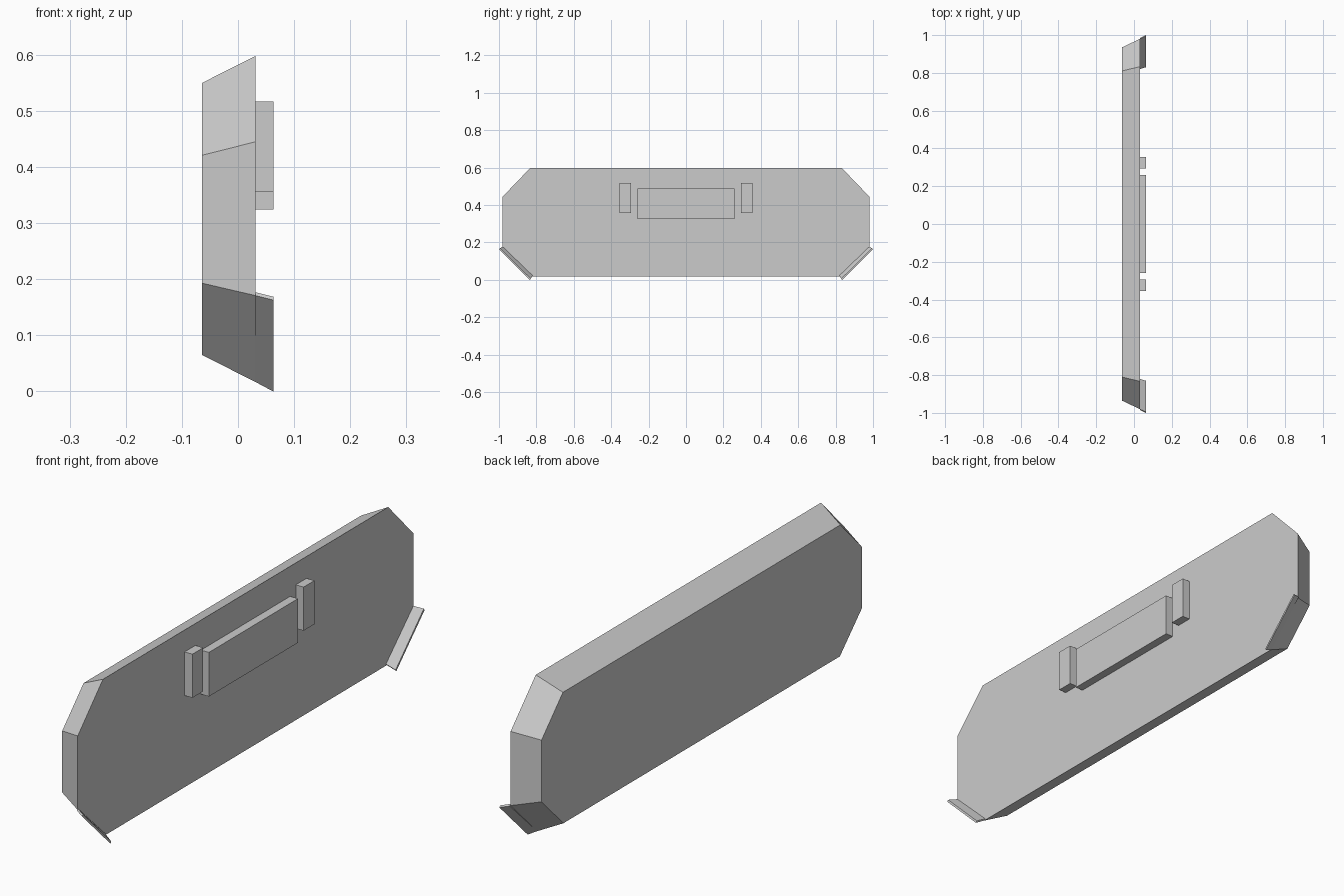
import bpy
import bmesh
from mathutils import Vector

default_cube = bpy.data.objects.get("Cube")
if default_cube:
    bpy.data.objects.remove(default_cube, do_unlink=True)

grey = bpy.data.materials.new("light_grey")
grey.use_nodes = True
colour = (0.6, 0.6, 0.6, 1)
grey.diffuse_color = colour
grey.node_tree.nodes["Principled BSDF"].inputs["Base Color"].default_value = colour

BACK_X, FACE_X, OUTER_X = -0.064, 0.031, 0.063


def loft(name, lower, upper):
    """Closed solid between two matching rings of 3D points."""
    bm = bmesh.new()
    a = [bm.verts.new(p) for p in lower]
    b = [bm.verts.new(p) for p in upper]
    n = len(a)
    bm.faces.new(a)
    bm.faces.new(b)
    for i in range(n):
        j = (i + 1) % n
        bm.faces.new((a[i], a[j], b[j], b[i]))
    bmesh.ops.recalc_face_normals(bm, faces=bm.faces)
    mesh = bpy.data.meshes.new(name)
    bm.to_mesh(mesh)
    bm.free()
    mesh.materials.append(grey)
    obj = bpy.data.objects.new(name, mesh)
    bpy.context.collection.objects.link(obj)
    return obj


def octagon(x, half):
    """Mirror a half outline of (y, z) points into a full ring at x."""
    ring = half + [(-y, z) for y, z in reversed(half)]
    return [(x, y, z) for y, z in ring]


def box(name, y0, y1, z0, z1):
    def rect(x):
        return [(x, y0, z0), (x, y1, z0), (x, y1, z1), (x, y0, z1)]
    return loft(name, rect(FACE_X - 0.004), rect(OUTER_X))


# Tapered panel with clipped corners
back_half = [(0.807, 0.065), (0.935, 0.193), (0.935, 0.421), (0.81, 0.55)]
face_half = [(0.825, 0.017), (0.98, 0.171), (0.98, 0.445), (0.833, 0.598)]
loft("panel", octagon(BACK_X, back_half), octagon(FACE_X, face_half))

# Thin flaps continuing the lower corner slopes past the panel face
for side, label in ((1, "rear"), (-1, "front")):
    outer = [(FACE_X, 0.825, 0.017), (FACE_X, 0.985, 0.171),
             (OUTER_X, 1.0, 0.163), (OUTER_X, 0.835, 0)]
    outer = [Vector((x, side * y, z)) for x, y, z in outer]
    inset = Vector((0, -0.005 * side, 0.006))
    loft(label + "_corner_flap", outer, [p + inset for p in outer])

# Raised plates on the face
box("centre_plate", -0.26, 0.26, 0.324, 0.487)
for side, label in ((1, "rear"), (-1, "front")):
    near, far = sorted((side * 0.293, side * 0.356))
    box(label + "_small_plate", near, far, 0.356, 0.517)
